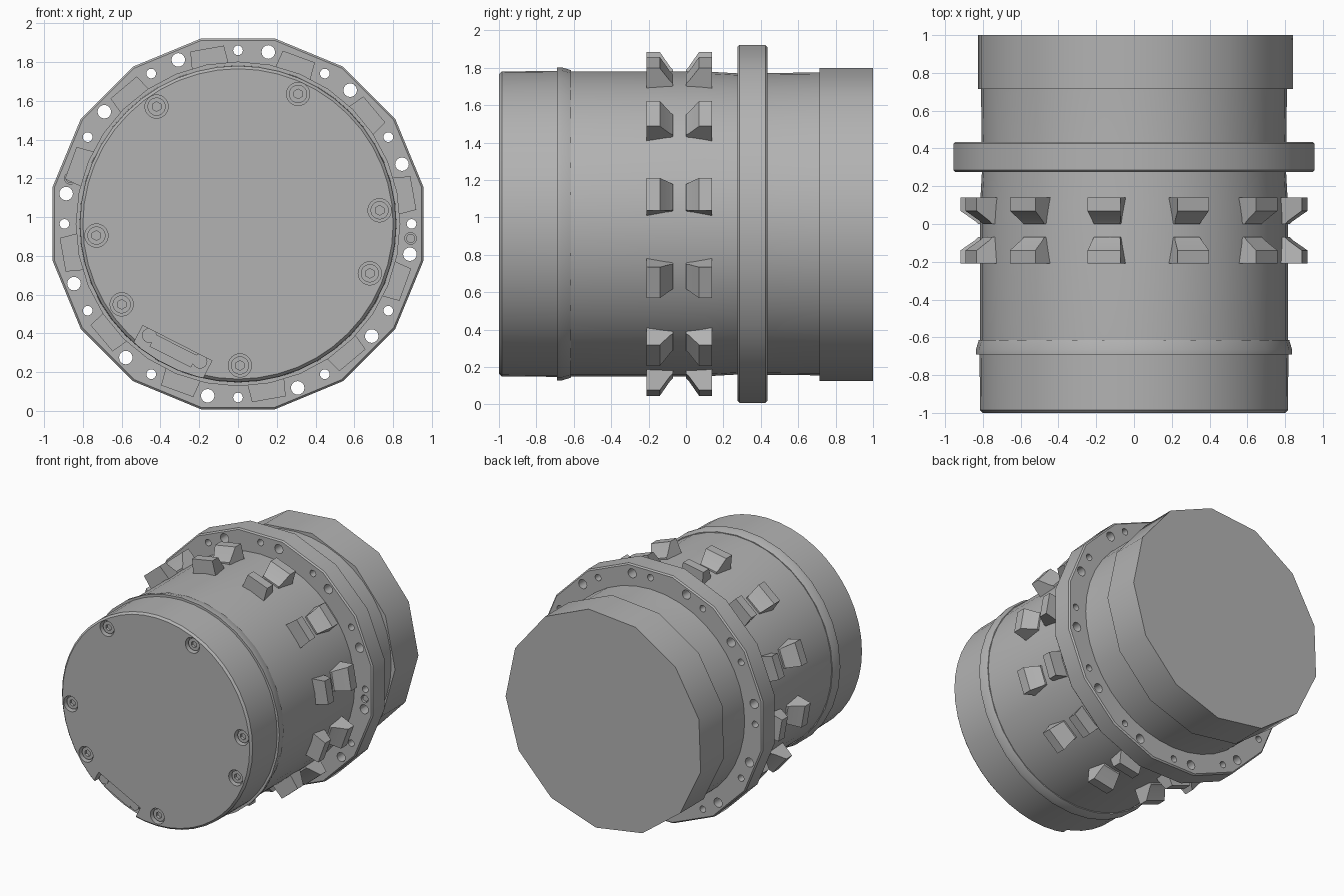
import bpy, bmesh, math
from mathutils import Matrix, Vector

if "Cube" in bpy.data.objects:
    bpy.data.objects.remove(bpy.data.objects["Cube"])

CZ = 0.965  # height of the main axis
metal = bpy.data.materials.new("grey metal")
metal.use_nodes = True
metal.diffuse_color = (0.45, 0.45, 0.45, 1)
metal.node_tree.nodes["Principled BSDF"].inputs["Base Color"].default_value = (0.45, 0.45, 0.45, 1)


def finish(bm, name, angle=35):
    bmesh.ops.recalc_face_normals(bm, faces=bm.faces)
    mesh = bpy.data.meshes.new(name)
    bm.to_mesh(mesh)
    bm.free()
    mesh.materials.append(metal)
    ob = bpy.data.objects.new(name, mesh)
    bpy.context.collection.objects.link(ob)
    smooth(ob, angle)
    return ob


def select(ob):
    bpy.ops.object.select_all(action='DESELECT')
    ob.select_set(True)
    bpy.context.view_layer.objects.active = ob


def smooth(ob, angle=35):
    select(ob)
    bpy.ops.object.shade_smooth_by_angle(angle=math.radians(angle))


def polar(radius, degrees, y=0):
    a = math.radians(degrees)
    return Vector((radius * math.sin(a), y, CZ + radius * math.cos(a)))


def lathe(name, profile, sides, phase=0, closed=False):
    """Turn (y, radius) points around the main axis."""
    bm = bmesh.new()
    rings = [[bm.verts.new(polar(r, phase + 360 * i / sides, y)) for i in range(sides)]
             for y, r in profile]
    pairs = list(zip(rings, rings[1:]))
    if closed:
        pairs.append((rings[-1], rings[0]))
    else:
        bm.faces.new(rings[0])
        bm.faces.new(rings[-1])
    for a, b in pairs:
        for i in range(sides):
            j = (i + 1) % sides
            bm.faces.new((a[i], a[j], b[j], b[i]))
    return finish(bm, name)


def add_rod(bm, x, z, radius, y0, y1, sides=16):
    """Cylinder along y."""
    place = Matrix.Translation((x, (y0 + y1) / 2, z)) @ Matrix.Rotation(math.pi / 2, 4, 'X')
    bmesh.ops.create_cone(bm, cap_ends=True, segments=sides, radius1=radius,
                          radius2=radius, depth=y1 - y0, matrix=place)


def add_box(bm, degrees, radius, y, size):
    """Box at a polar position, size is (tangent, y, radial)."""
    place = (Matrix.Translation(polar(radius, degrees, y))
             @ Matrix.Rotation(math.radians(degrees), 4, 'Y') @ Matrix.Diagonal((*size, 1)))
    bmesh.ops.create_cube(bm, size=1, matrix=place)


def cut(ob, bm):
    cutter = finish(bm, "cutter")
    cutter.hide_render = True
    mod = ob.modifiers.new("cut", 'BOOLEAN')
    mod.operation, mod.solver, mod.object = 'DIFFERENCE', 'EXACT', cutter
    select(ob)
    bpy.ops.object.modifier_apply(modifier=mod.name)
    bpy.data.objects.remove(cutter)
    smooth(ob)


# Main drum parts
lathe("body", [(-0.64, 0.815), (0.1, 0.815), (0.28, 0.805), (0.74, 0.81)], 40)
lathe("back_cap", [(0.715, 0.843), (1.0, 0.843)], 13, 9)
front_cap = lathe("front_cap", [(-1.0, 0.8), (-0.985, 0.815), (-0.66, 0.818)], 48)
lathe("front_band", [(-0.69, 0.80), (-0.69, 0.837), (-0.665, 0.837), (-0.615, 0.822),
                     (-0.615, 0.80)], 32, closed=True)

# Flange with bolt holes and two pin holes
flange = lathe("flange", [(0.275, 0.79), (0.275, 0.965), (0.285, 0.975), (0.425, 0.975),
                          (0.435, 0.965), (0.435, 0.79)], 16, 11.25, closed=True)
pins = [(0.89, 0.89), (-0.865, 1.2)]
bm = bmesh.new()
for k in range(12):
    for radius, size, offset in ((0.895, 0.025, 0), (0.9, 0.035, 10)):
        p = polar(radius, 30 * k + offset)
        add_rod(bm, p.x, p.z, size, 0.2, 0.5)
for x, z in pins:
    add_rod(bm, x, z, 0.03, 0.2, 0.31)
cut(flange, bm)
bm = bmesh.new()
for x, z in pins:
    add_rod(bm, x, z, 0.023, 0.285, 0.32)
finish(bm, "flange_pins")

# Screw recesses and rim notch in the front cap
screws = [(-0.42, 1.57), (0.31, 1.635), (0.73, 1.035), (0.68, 0.71),
          (-0.73, 0.905), (-0.6, 0.55), (0.01, 0.235)]
NOTCH = 207
bm = bmesh.new()
for x, z in screws:
    add_rod(bm, x, z, 0.06, -1.1, -0.95, 24)
add_box(bm, NOTCH, 0.84, -1.0, (0.4, 0.12, 0.3))
cut(front_cap, bm)

# Socket screws sunk in the recesses
bm = bmesh.new()
for x, z in screws:
    add_rod(bm, x, z, 0.047, -0.98, -0.94, 20)
heads = finish(bm, "screw_heads")
bm = bmesh.new()
for x, z in screws:
    add_rod(bm, x, z, 0.025, -1.1, -0.96, 6)
cut(heads, bm)

# Plate and two screws inside the notch
bm = bmesh.new()
add_box(bm, NOTCH, 0.735, -0.95, (0.24, 0.06, 0.07))
for side in (-1, 1):
    p = polar(0.735, NOTCH + side * 11.5)
    add_rod(bm, p.x, p.z, 0.038, -0.985, -0.93, 16)
finish(bm, "notch_plate")

# Two facing rows of ramped teeth around the body
MID = -0.035
for name, side in (("front_teeth", -1), ("back_teeth", 1)):
    bm = bmesh.new()
    # (distance from row middle, radius, half width) of each section corner pair
    section = [(0.175, 0.77, 0.1), (0.175, 0.918, 0.088), (0.105, 0.918, 0.088),
               (0.05, 0.84, 0.075), (0.035, 0.825, 0.07), (0.035, 0.77, 0.075)]
    for k in range(12):
        turn = Matrix.Rotation(math.radians(30 * k - 10), 3, 'Y')
        ends = [[bm.verts.new(turn @ Vector((s * w, MID + side * d, r)) + Vector((0, 0, CZ)))
                 for d, r, w in section] for s in (-1, 1)]
        bm.faces.new(ends[0])
        bm.faces.new(ends[1])
        for i in range(len(section)):
            j = (i + 1) % len(section)
            bm.faces.new((ends[0][i], ends[0][j], ends[1][j], ends[1][i]))
    finish(bm, name, 25)
